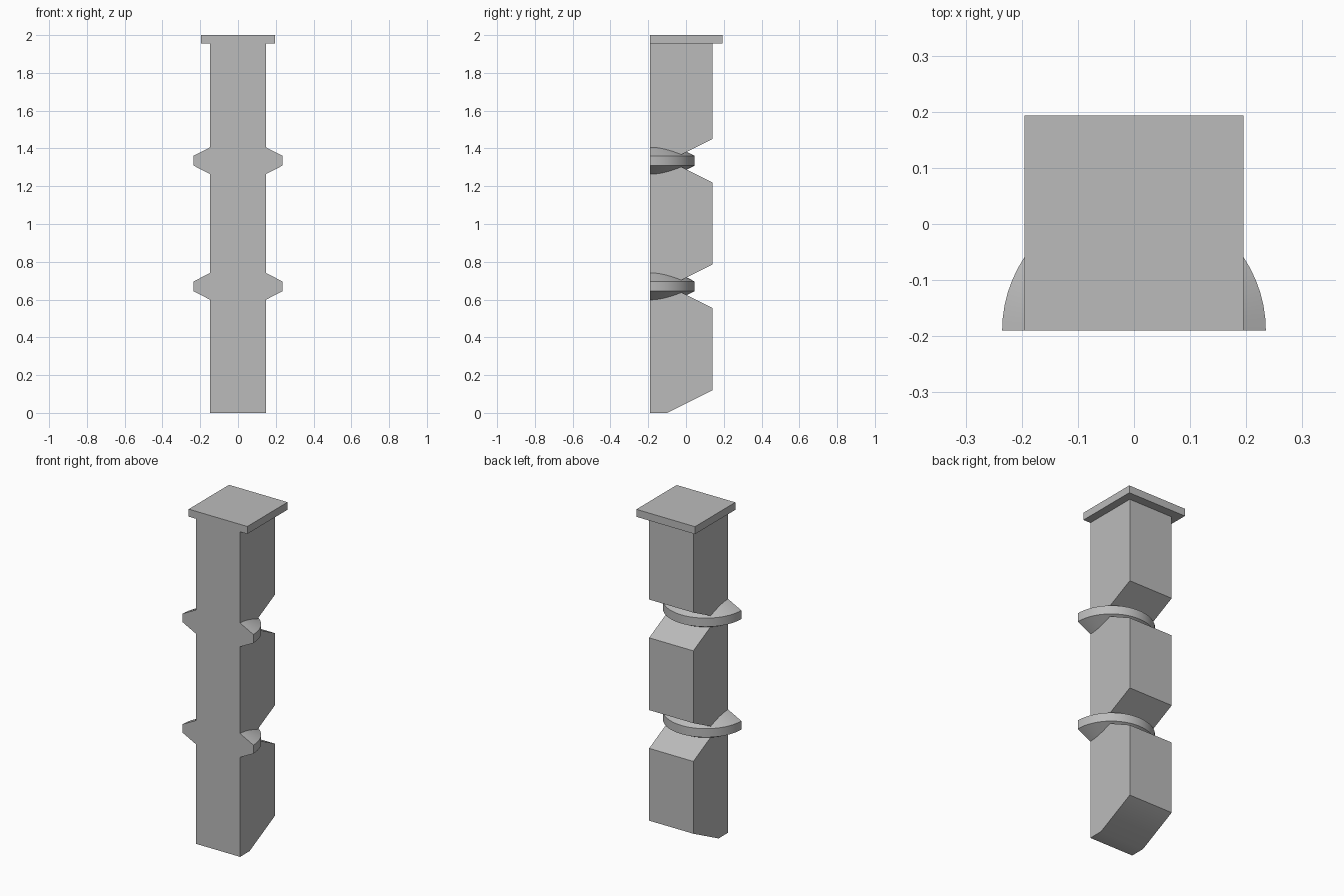
import bpy, bmesh, math
from mathutils import Vector

cube = bpy.data.objects.get("Cube")
if cube:
    bpy.data.objects.remove(cube, do_unlink=True)

grey = bpy.data.materials.new("plain grey")
grey.use_nodes = True
colour = (0.5, 0.5, 0.5, 1)
grey.diffuse_color = colour
grey.node_tree.nodes["Principled BSDF"].inputs["Base Color"].default_value = colour

FRONT, BACK = -0.19, 0.14      # depth range of the bar
HALF = 0.147                   # half width of the bar
RING_HEIGHTS = (0.67, 1.335)


def finish(name, bm):
    bmesh.ops.recalc_face_normals(bm, faces=bm.faces)
    mesh = bpy.data.meshes.new(name)
    bm.to_mesh(mesh)
    bm.free()
    mesh.materials.append(grey)
    obj = bpy.data.objects.new(name, mesh)
    bpy.context.collection.objects.link(obj)
    bpy.ops.object.select_all(action='DESELECT')
    obj.select_set(True)
    bpy.context.view_layer.objects.active = obj
    bpy.ops.object.shade_smooth_by_angle(angle=math.radians(30))
    return obj


def side_extrusion(name, profile, half):
    """Extrude a (y, z) outline across x."""
    bm = bmesh.new()
    face = bm.faces.new([bm.verts.new((-half, y, z)) for y, z in profile])
    new = bmesh.ops.extrude_face_region(bm, geom=[face])["geom"]
    moved = [v for v in new if isinstance(v, bmesh.types.BMVert)]
    bmesh.ops.translate(bm, verts=moved, vec=(2 * half, 0, 0))
    return finish(name, bm)


# Notched bar with sloped foot
outline = [(FRONT, 0), (-0.10, 0), (BACK, 0.12)]
for z in RING_HEIGHTS:
    outline += [(BACK, z - 0.115), (-0.09, z), (BACK, z + 0.115)]
outline += [(BACK, 1.96), (FRONT, 1.96)]
side_extrusion("notched_bar", outline, HALF)

# Square cap plate
side_extrusion("cap_plate", [(FRONT, 1.955), (0.193, 1.955), (0.193, 2), (FRONT, 2)], 0.195)

# Half-round rings with bevelled rims, flush with the front
for label, z in zip(("lower", "upper"), RING_HEIGHTS):
    bm = bmesh.new()
    section = [(0.14, 0.075), (0.235, 0.026), (0.235, -0.026), (0.14, -0.075)]
    face = bm.faces.new([bm.verts.new((r, FRONT, z + h)) for r, h in section])
    start = bm.faces.new([v for v in reversed([bm.verts.new(v.co) for v in face.verts])])
    bmesh.ops.spin(bm, geom=[face], cent=Vector((0, FRONT, 0)), axis=(0, 0, 1),
                   angle=math.pi, steps=32, use_duplicate=False)
    bmesh.ops.remove_doubles(bm, verts=bm.verts, dist=0.0001)
    finish(label + "_half_ring", bm)
